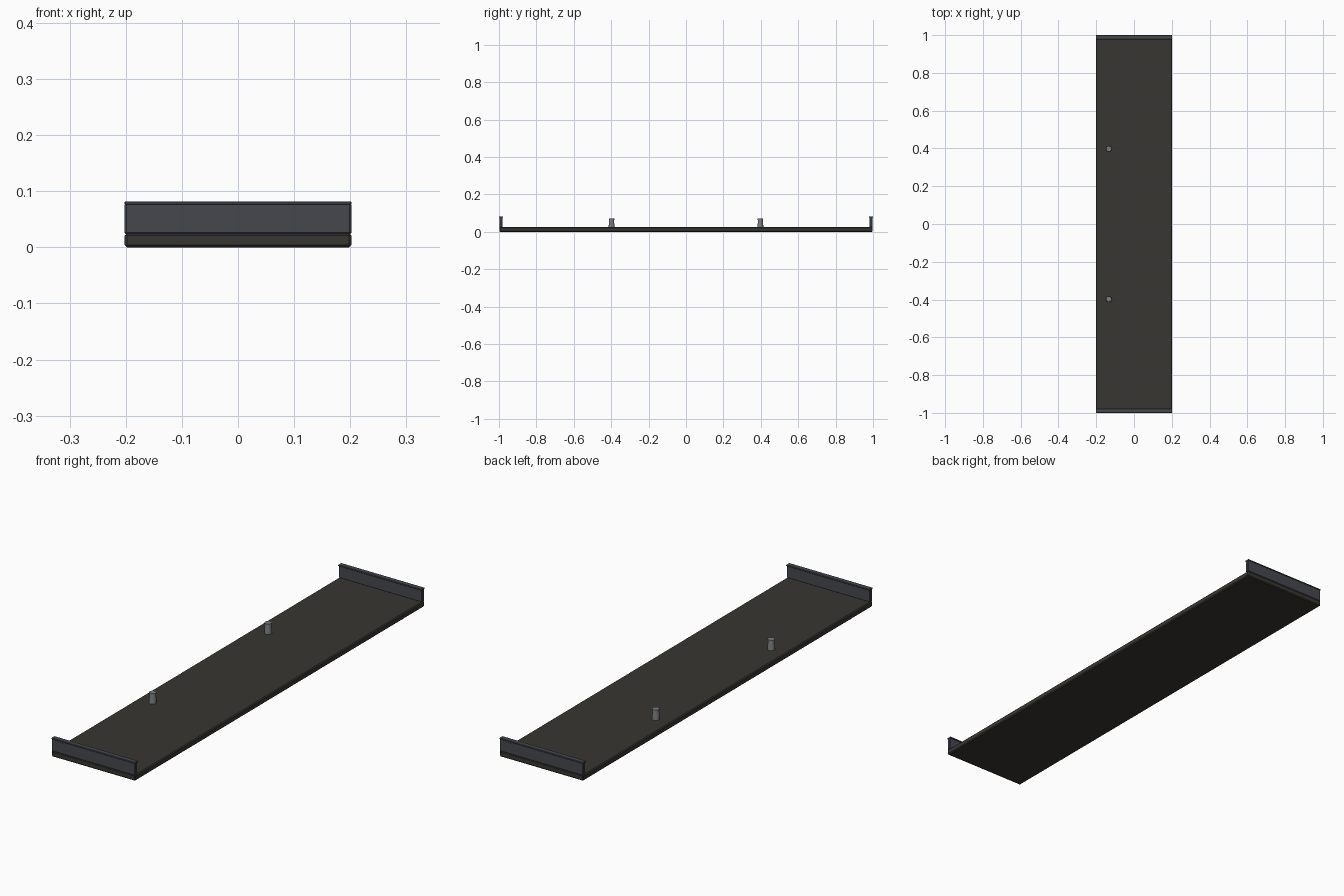
import bpy

if "Cube" in bpy.data.objects:
    bpy.data.objects.remove(bpy.data.objects["Cube"])

def material(name, rgb):
    m = bpy.data.materials.new(name)
    m.diffuse_color = (*rgb, 1)
    m.use_nodes = True
    m.node_tree.nodes["Principled BSDF"].inputs["Base Color"].default_value = m.diffuse_color
    return m

deck_mat = material("dark_deck", (0.040, 0.037, 0.031))
rail_mat = material("dark_steel", (0.060, 0.064, 0.078))
peg_mat = material("grey_metal", (0.20, 0.21, 0.22))

def box(name, x, y, z, mat, bevel=0.0):
    """Box from (min, max) ranges, with a small chamfer."""
    ranges = (x, y, z)
    bpy.ops.mesh.primitive_cube_add(size=1, location=[(a + b) / 2 for a, b in ranges])
    ob = bpy.context.object
    ob.name = name
    ob.scale = [b - a for a, b in ranges]
    bpy.ops.object.transform_apply(location=False, rotation=False, scale=True)
    if bevel:
        mod = ob.modifiers.new("chamfer", 'BEVEL')
        mod.width = bevel
        mod.segments = 1
    ob.data.materials.append(mat)
    return ob

def cone(name, r1, r2, x, y, z0, z1, mat):
    bpy.ops.mesh.primitive_cone_add(vertices=16, radius1=r1, radius2=r2,
                                    depth=z1 - z0, location=(x, y, (z0 + z1) / 2))
    ob = bpy.context.object
    ob.name = name
    ob.data.materials.append(mat)
    bpy.ops.object.shade_smooth_by_angle()

# Long flat deck
box("deck", (-0.202, 0.202), (-0.998, 0.998), (0, 0.025), deck_mat, 0.004)

for side, s in (("front", -1), ("back", 1)):
    # Upright end plate with a thin overhanging cap
    box(side + "_end_plate", (-0.202, 0.202), sorted((s * 0.982, s * 0.998)),
        (0.023, 0.079), rail_mat, 0.003)
    box(side + "_end_cap", (-0.202, 0.202), sorted((s * 0.978, s * 1.0)),
        (0.076, 0.082), rail_mat, 0.0015)
    # Tapered locating peg with a small cap
    cone(side + "_peg", 0.016, 0.013, -0.133, s * 0.398, 0.022, 0.065, peg_mat)
    cone(side + "_peg_cap", 0.0145, 0.0145, -0.133, s * 0.398, 0.064, 0.070, peg_mat)
